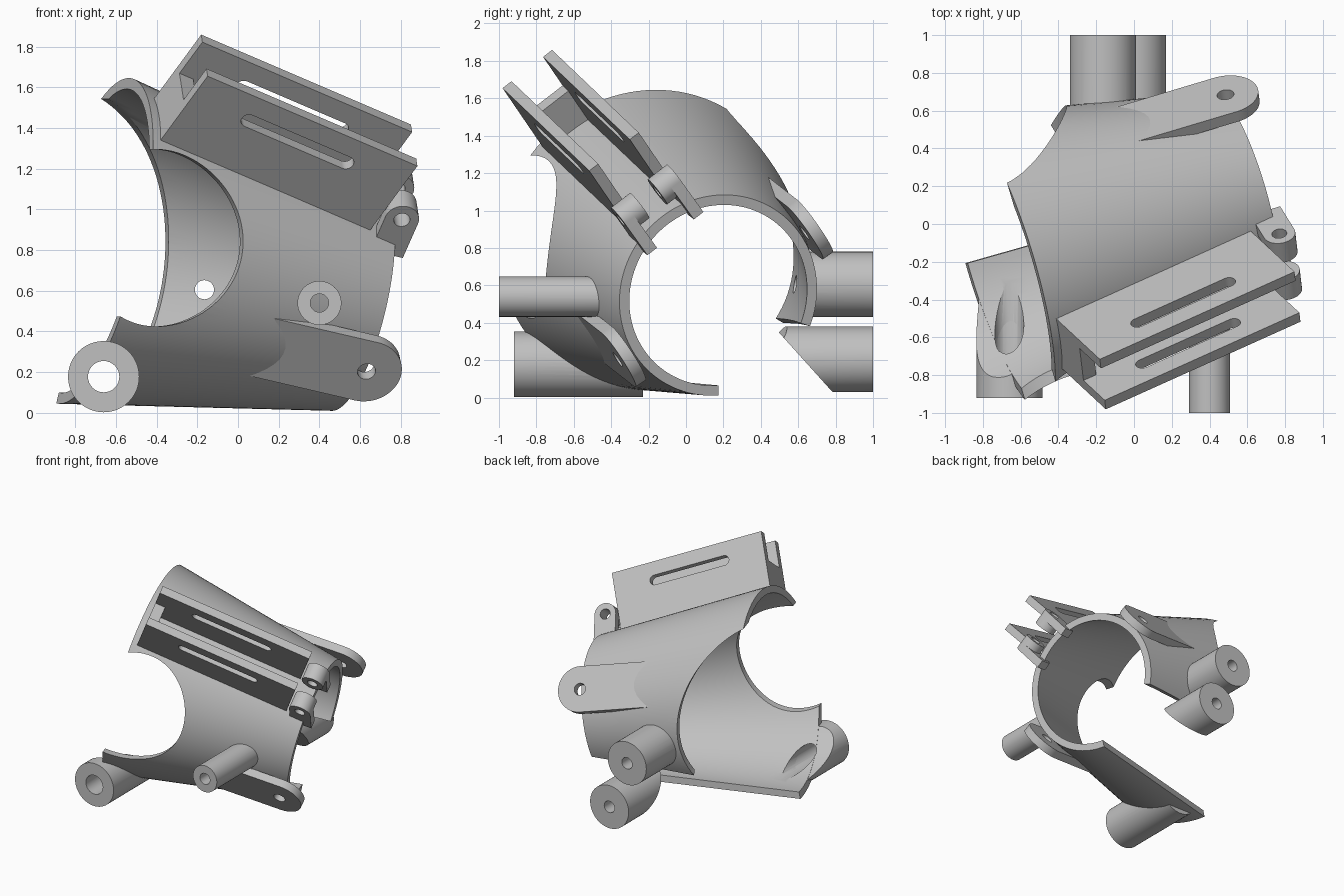
import bpy, bmesh, math
from mathutils import Matrix, Vector

if "Cube" in bpy.data.objects:
    bpy.data.objects.remove(bpy.data.objects["Cube"])

grey = bpy.data.materials.new("plain_grey")
grey.diffuse_color = (0.53, 0.53, 0.53, 1)
grey.use_nodes = True
grey.node_tree.nodes["Principled BSDF"].inputs["Base Color"].default_value = grey.diffuse_color


def frame(x, y, z, o):
    return Matrix((x, y, z)).transposed().to_4x4() if o is None else \
        Matrix.Translation(o) @ Matrix((x, y, z)).transposed().to_4x4()


# Tilted cone frame: x along the cone axis, y across, z up
N, U, V = Vector((.935, .279, -.217)), Vector((-.286, .958, 0)), Vector((.208, .062, .976))
CONE = frame(N, U, V, Vector((.138, .041, .649)))
A0, A1, R0, R1, WALL = -.903, .47, .82, .55, .055


def radius(a):
    return R0 + (R1 - R0) * (a - A0) / (A1 - A0)


def spoke(deg):
    t = math.radians(deg)
    return Vector((0, math.cos(t), math.sin(t))), Vector((0, -math.sin(t), math.cos(t)))


def finish(name, bm, mat):
    bmesh.ops.transform(bm, matrix=mat, verts=bm.verts)
    bmesh.ops.recalc_face_normals(bm, faces=bm.faces)
    me = bpy.data.meshes.new(name)
    bm.to_mesh(me)
    bm.free()
    me.materials.append(grey)
    ob = bpy.data.objects.new(name, me)
    bpy.context.collection.objects.link(ob)
    return ob


def prism(name, pts, z0, z1, mat):
    """Extrude a 2D outline from z0 to z1 in the given frame."""
    bm = bmesh.new()
    lo = [bm.verts.new((x, y, z0)) for x, y in pts]
    hi = [bm.verts.new((x, y, z1)) for x, y in pts]
    bm.faces.new(lo)
    bm.faces.new(hi)
    for i in range(len(pts)):
        j = (i + 1) % len(pts)
        bm.faces.new((lo[i], lo[j], hi[j], hi[i]))
    return finish(name, bm, mat)


def rect(x0, x1, y0, y1):
    return [(x0, y0), (x1, y0), (x1, y1), (x0, y1)]


def arc(cx, cy, r, d0, d1, n):
    return [(cx + r * math.cos(math.radians(d0 + (d1 - d0) * i / n)),
             cy + r * math.sin(math.radians(d0 + (d1 - d0) * i / n))) for i in range(n + 1)]


def circle(cx, cy, r, n=48):
    return arc(cx, cy, r, 0, 360, n)[:-1]


def stadium(x0, x1, y, r):
    return arc(x1, y, r, -90, 90, 16) + arc(x0, y, r, 90, 270, 16)


cutters = []


def cut(ob, *tools):
    for t in tools:
        t.hide_render = True
        if t not in cutters:
            cutters.append(t)
        m = ob.modifiers.new("cut", 'BOOLEAN')
        m.operation, m.solver, m.object = 'DIFFERENCE', 'EXACT', t
        bpy.context.view_layer.objects.active = ob
        bpy.ops.object.modifier_apply(modifier=m.name)


# Tapered shell, open along the lower back
bm = bmesh.new()
RINGS, SEG = 10, 96
grid = []
for i in range(RINGS + 1):
    f = i / RINGS
    a = A0 + (A1 - A0) * f
    start = -35 + 17 * f
    row = []
    for j in range(SEG + 1):
        rad = spoke(start + (274 - start) * j / SEG)[0]
        row.append([bm.verts.new(Vector((a, 0, 0)) + rad * r) for r in (radius(a), radius(a) - WALL)])
    grid.append(row)
for i in range(RINGS):
    for j in range(SEG):
        for k in (0, 1):
            bm.faces.new((grid[i][j][k], grid[i + 1][j][k], grid[i + 1][j + 1][k], grid[i][j + 1][k]))
    for j in (0, SEG):
        bm.faces.new((grid[i][j][0], grid[i + 1][j][0], grid[i + 1][j][1], grid[i][j][1]))
for j in range(SEG):
    for i in (0, RINGS):
        bm.faces.new((grid[i][j][0], grid[i][j + 1][0], grid[i][j + 1][1], grid[i][j][1]))
shell = finish("tapered_shell", bm, CONE)

# Solid core used to trim parts to the inside of the shell
bm = bmesh.new()
ends = []
for a in (A0 - .3, A1 + .002):
    ends.append([bm.verts.new(Vector((a, 0, 0)) + spoke(360 * j / 96)[0] * (radius(a) - WALL + .002))
                 for j in range(96)])
    bm.faces.new(ends[-1])
for j in range(96):
    k = (j + 1) % 96
    bm.faces.new((ends[0][j], ends[0][k], ends[1][k], ends[1][j]))
core = finish("core_cutter", bm, CONE)

# Side openings at the wide end; prism depth runs across the cone
ACROSS = CONE @ frame(Vector((1, 0, 0)), Vector((0, 0, 1)), Vector((0, 1, 0)), Vector((0, 0, 0)))
cut(shell,
    prism("front_opening_cutter", circle(-.79, .04, .435, 96), -1.3, -.05, ACROSS),
    prism("back_opening_cutter", circle(-1.16, -.09, .845, 128), .15, 1.3, ACROSS))

# Round bosses running front to back: x, z, radius, hole radius, y range
ALONG_Y = frame(Vector((1, 0, 0)), Vector((0, 0, 1)), Vector((0, 1, 0)), Vector((0, 0, 0)))
for name, x, z, r, h, y0, y1, through in (
        ("front_large_boss", -.66, .178, .175, .077, -.92, -.23, True),
        ("front_small_boss", .4, .54, .108, .045, -1, -.2, False),
        ("back_upper_boss", -.165, .605, .175, .047, .3, 1, True),
        ("back_lower_boss", -.005, .205, .175, .047, .35, 1, False)):
    boss = prism(name, circle(x, z, r), y0, y1, ALONG_Y)
    bore = prism(name + "_bore", circle(x, z, h, 32), y0 - .1, y1 + .1, ALONG_Y)
    cut(boss, core, bore)
    if through:
        cut(shell, bore)
    if name == "back_lower_boss":
        # slanted inner end
        side = prism("slant_cutter", [(.45, .4), (.81, 0), (.81, -.3), (0, -.3), (0, .4)], -.5, .5,
                     frame(Vector((0, 1, 0)), Vector((0, 0, 1)), Vector((1, 0, 0)), Vector((0, 0, 0))))
        cut(boss, side)

# Two flat rounded tabs on opposite sides of the narrow end
for name, deg in (("front_tab", 214), ("back_tab", 36)):
    rad, tan = spoke(deg)
    F = CONE @ frame(Vector((1, 0, 0)), tan, rad, Vector((0, 0, 0)))
    tab = prism(name, arc(.445, 0, .175, -90, 90, 32) + [(-.12, .175), (-.12, -.175)], .575, .64, F)
    cut(tab, core, prism(name + "_bore", circle(.445, 0, .045, 32), .4, .8, F))

# Pair of slotted rail plates following the slope of the cone
rad, tan = spoke(128.5)
axis = Vector((1, 0, 0))
g, m = axis * .98 - rad * .198, axis * .198 + rad * .98
RAIL = CONE @ frame(g, m, tan, axis * -.858 + rad * .807)
slot = prism("slot_cutter", stadium(.325, .89, .288, .038), -.4, .4, RAIL)
for name, s in (("front_rail", 1), ("back_rail", -1)):
    rail = prism(name, rect(0, 1.214, -.025, .432), s * .107, s * .168, RAIL)
    cut(rail, slot)
prism("rail_bridge", rect(0, .08, -.02, .215), -.11, .11, RAIL)

# Hinge lugs at the narrow end of the rails
LUG = CONE @ frame(axis, rad, tan, Vector((0, 0, 0)))
pin = prism("pin_cutter", circle(.45, .67, .04, 32), -.4, .4, LUG)
for name, s in (("front_hinge", 1), ("back_hinge", -1)):
    lug = prism(name + "_lug", arc(.45, .67, .085, 0, 180, 24) + [(.365, .53), (.43, .45), (.535, .45)],
                s * .125, s * .19, LUG)
    barrel = prism(name + "_barrel", circle(.45, .67, .085), s * .06, s * .125, LUG)
    cut(lug, pin)
    cut(barrel, pin)

for c in cutters:
    bpy.data.objects.remove(c)
bpy.ops.object.select_all(action='SELECT')
bpy.context.view_layer.objects.active = shell
bpy.ops.object.shade_smooth_by_angle(angle=math.radians(30))
